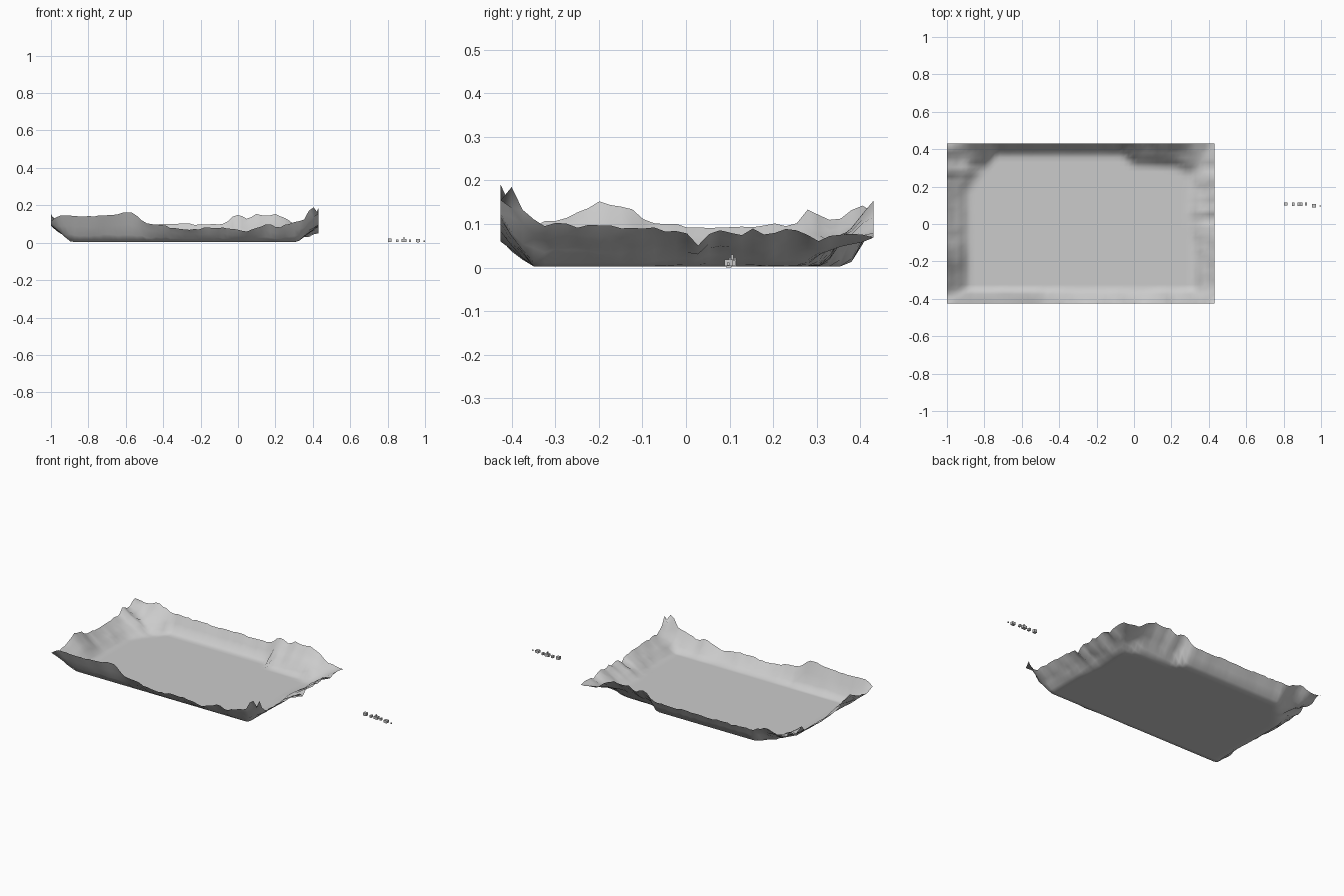
import bpy, bmesh, math, random

if "Cube" in bpy.data.objects:
    bpy.data.objects.remove(bpy.data.objects["Cube"])

random.seed(4)
X0, X1, Y0, Y1 = -1.0, 0.43, -0.425, 0.43
NX, NY = 56, 34
FLOOR = 0.003


def lerp(points, t):
    """Piecewise linear lookup through (position, value) points."""
    if t <= points[0][0]:
        return points[0][1]
    for (a, va), (b, vb) in zip(points, points[1:]):
        if t <= b:
            return va + (vb - va) * (t - a) / (b - a)
    return points[-1][1]


# rim height along each side of the basin
front_rim = [(-1, .10), (-.97, .145), (-.9, .15), (-.84, .135), (-.7, .15), (-.57, .16), (-.48, .10),
             (-.4, .09), (-.3, .07), (-.2, .075), (-.1, .08), (.05, .06), (.15, .10), (.22, .085),
             (.3, .11), (.35, .12), (.40, .20), (.43, .15)]
back_rim = [(-1, .13), (-.93, .12), (-.85, .14), (-.78, .11), (-.7, .10), (-.07, .10), (-.02, .15),
            (.05, .13), (.1, .15), (.2, .15), (.28, .115), (.33, .08), (.43, .07)]
left_rim = [(-.43, .12), (-.36, .09), (-.27, .12), (-.2, .152), (-.13, .135), (-.08, .10), (.1, .09),
            (.25, .10), (.28, .13), (.33, .11), (.37, .12), (.4, .15), (.43, .13)]
right_rim = [(-.43, .15), (-.4, .18), (-.37, .12), (-.34, .10), (-.1, .09), (0, .08), (.03, .05), (.06, .09),
             (.12, .07), (.15, .09), (.18, .07), (.25, .09), (.3, .06), (.35, .08), (.43, .07)]

# slope width along each side
front_width = [(-1, .07), (.3, .07), (.43, .10)]
back_width = [(-1, .2), (-.9, .17), (-.79, .13), (-.75, .06), (-.06, .06), (.0, .12), (.22, .13), (.34, .2)]
left_width = [(-.43, .1), (-.3, .12), (.18, .12), (.28, .19), (.43, .22)]
right_width = [(-.43, .12), (-.1, .12), (.05, .15), (.2, .13), (.43, .14)]

slope = [(0, 1), (.35, .62), (.6, .42), (.85, .09), (1, 0)]


def height(x, y):
    sides = ((front_rim, front_width, x, y - Y0), (back_rim, back_width, x, Y1 - y),
             (left_rim, left_width, y, x - X0), (right_rim, right_width, y, X1 - x))
    h = max((lerp(r, t) - FLOOR) * lerp(slope, d / lerp(w, t)) for r, w, t, d in sides)
    if h > .02:
        h += random.uniform(-.005, .005)
    return FLOOR + h


# terrain basin: open sheet with an uneven raised rim
bm = bmesh.new()
grid = []
for j in range(NY + 1):
    y = Y0 + (Y1 - Y0) * j / NY
    row = []
    for i in range(NX + 1):
        x = X0 + (X1 - X0) * i / NX
        row.append(bm.verts.new((x, y, height(x, y))))
    grid.append(row)
for j in range(NY):
    for i in range(NX):
        bm.faces.new((grid[j][i], grid[j][i + 1], grid[j + 1][i + 1], grid[j + 1][i]))
mesh = bpy.data.meshes.new("terrain_basin")
bm.to_mesh(mesh)
bm.free()
mesh.shade_smooth()
bpy.context.collection.objects.link(bpy.data.objects.new("terrain_basin", mesh))


def box(name, x, y, z, sx, sy, sz):
    bpy.ops.mesh.primitive_cube_add(size=1, location=(x, y, z))
    ob = bpy.context.object
    ob.name = name
    ob.scale = (sx, sy, sz)


# row of tiny props beside the basin
box("crate", .812, .107, .013, .02, .018, .018)
box("small_block", .852, .106, .010, .013, .018, .013)
box("wide_block", .888, .106, .011, .026, .02, .016)
box("wide_block_post", .888, .106, .023, .006, .006, .014)
box("thin_block", .920, .106, .010, .010, .016, .013)
box("end_block", .962, .098, .011, .022, .02, .015)
box("chip", .9965, .097, .008, .007, .005, .007)
box("chip_base", .962, .098, .002, .012, .012, .004)
